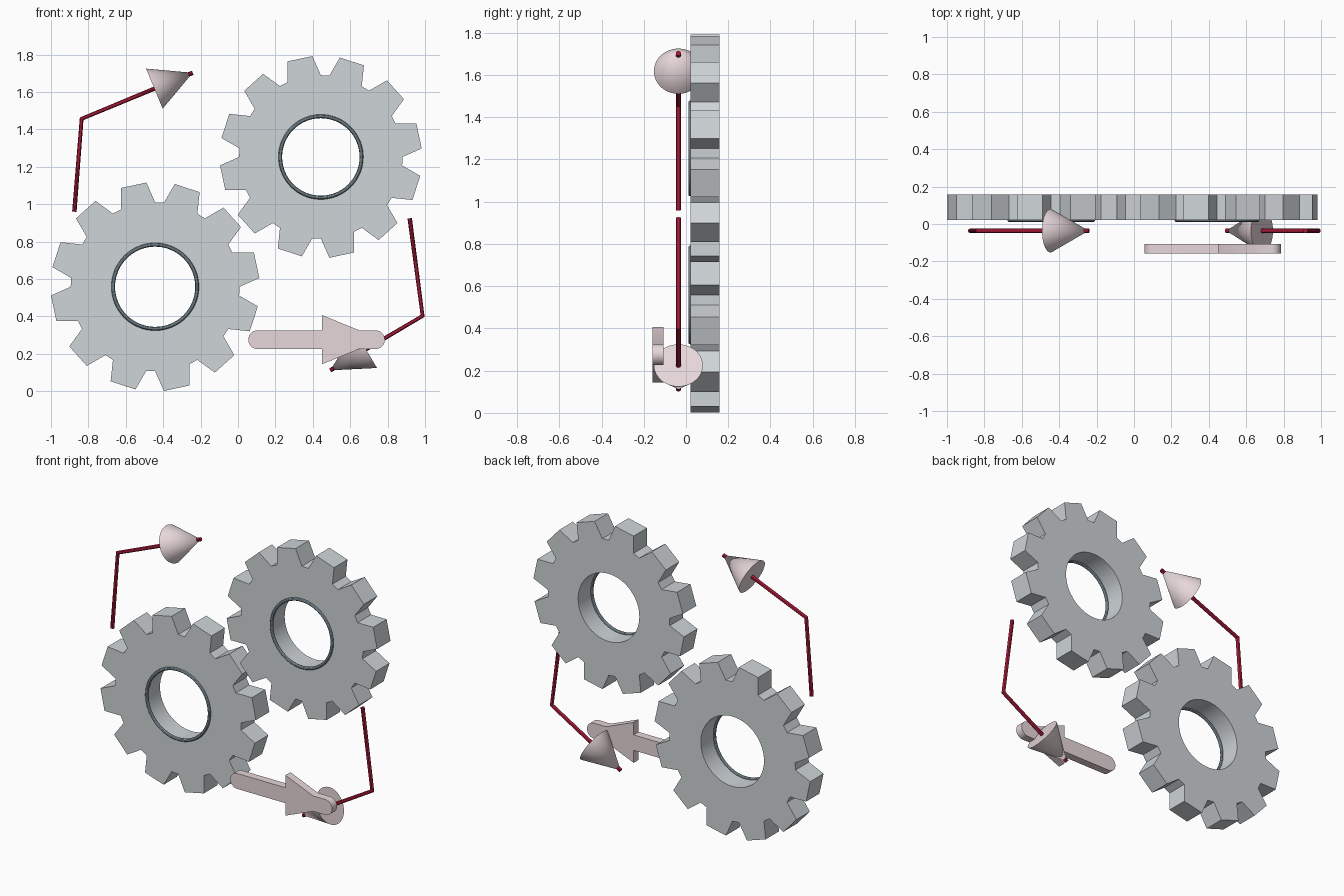
import bpy
from math import pi, sin, cos, radians
from mathutils import Vector

if "Cube" in bpy.data.objects:
    bpy.data.objects.remove(bpy.data.objects["Cube"])


def material(name, rgb):
    m = bpy.data.materials.new(name)
    m.diffuse_color = (*rgb, 1)
    m.use_nodes = True
    m.node_tree.nodes["Principled BSDF"].inputs["Base Color"].default_value = m.diffuse_color
    return m


STEEL = material("steel", (0.62, 0.66, 0.68))
SLATE = material("slate", (0.15, 0.20, 0.23))
RED = material("dark_red", (0.38, 0.01, 0.04))
PINK = material("pale_pink", (0.80, 0.68, 0.70))


def finish(obj, name, mat):
    obj.name = name
    obj.data.materials.clear()
    obj.data.materials.append(mat)
    bpy.ops.object.shade_smooth_by_angle(angle=radians(30))
    return obj


def curve_to_mesh(curve, name):
    obj = bpy.data.objects.new(name, curve)
    bpy.context.collection.objects.link(obj)
    bpy.ops.object.select_all(action='DESELECT')
    obj.select_set(True)
    bpy.context.view_layer.objects.active = obj
    bpy.ops.object.convert(target='MESH')
    return bpy.context.object


def add_spline(curve, pts, closed):
    s = curve.splines.new('POLY')
    s.points.add(len(pts) - 1)
    for p, q in zip(s.points, pts):
        p.co = (*q, 0, 1) if len(q) == 2 else (*q, 1)
    s.use_cyclic_u = closed


def plate(name, outlines, x, z, y0, y1, mat):
    """Flat plate in the xz plane; later outlines cut holes."""
    c = bpy.data.curves.new(name, 'CURVE')
    c.dimensions = '2D'
    c.fill_mode = 'BOTH'
    c.extrude = (y1 - y0) / 2
    for o in outlines:
        add_spline(c, o, True)
    obj = curve_to_mesh(c, name)
    obj.location = (x, (y0 + y1) / 2, z)
    obj.rotation_euler = (pi / 2, 0, 0)
    return finish(obj, name, mat)


def arc(cx, cy, r, a0, a1, n):
    return [(cx + r * cos(radians(a0 + (a1 - a0) * i / n)),
             cy + r * sin(radians(a0 + (a1 - a0) * i / n))) for i in range(n + 1)]


def gear(name, x, z, tip):
    root, hole = tip * 0.808, tip * 0.405
    outline = []
    for k in range(12):
        for r, d in ((root, -12), (tip, -7.2), (tip, 7.2), (root, 12)):
            a = radians(12 + 30 * k + d)
            outline.append((r * cos(a), r * sin(a)))
    plate(name, [outline, arc(0, 0, hole, 0, 360, 64)[:-1]], x, z, 0.021, 0.158, STEEL)
    # thin dark rim on the front of the bore
    bpy.ops.mesh.primitive_torus_add(major_radius=hole - 0.002, minor_radius=0.01,
                                     major_segments=64, minor_segments=12,
                                     location=(x, 0.021, z), rotation=(pi / 2, 0, 0))
    finish(bpy.context.object, name + "_bore_rim", SLATE)


def bent_arrow(name, path):
    y = -0.036
    pts = [Vector((px, y, pz)) for px, pz in path]
    # bent rod
    c = bpy.data.curves.new(name, 'CURVE')
    c.dimensions = '3D'
    c.bevel_depth = 0.0125
    c.bevel_resolution = 3
    c.use_fill_caps = True
    add_spline(c, pts, False)
    finish(curve_to_mesh(c, name + "_rod"), name + "_rod", RED)
    # cone head around the end of the rod
    d = (pts[-1] - pts[-2]).normalized()
    length = 0.222
    bpy.ops.mesh.primitive_cone_add(vertices=48, radius1=0.116, radius2=0, depth=length,
                                    location=pts[-1] - d * length / 2,
                                    rotation=d.to_track_quat('Z', 'Y').to_euler())
    finish(bpy.context.object, name + "_head", PINK)


# gears
gear("lower_gear", -0.443, 0.559, 0.559)
gear("upper_gear", 0.443, 1.253, 0.541)

# bent rotation arrows
bent_arrow("left_arrow", [(-0.875, 0.96), (-0.836, 1.457), (-0.242, 1.703)])
bent_arrow("right_arrow", [(0.918, 0.925), (0.987, 0.403), (0.493, 0.112)])

# flat arrow in front: rounded bar with a triangular head
half, wing = 0.05, 0.131
flat = arc(0.105, 0, half, 90, 270, 16)
flat += [(0.45, -half), (0.45, -wing), (0.648, -half)]
flat += arc(0.735, 0, half, -90, 90, 16)
flat += [(0.648, half), (0.45, wing), (0.45, half)]
plate("flat_arrow", [flat], 0, 0.276, -0.158, -0.107, PINK)
